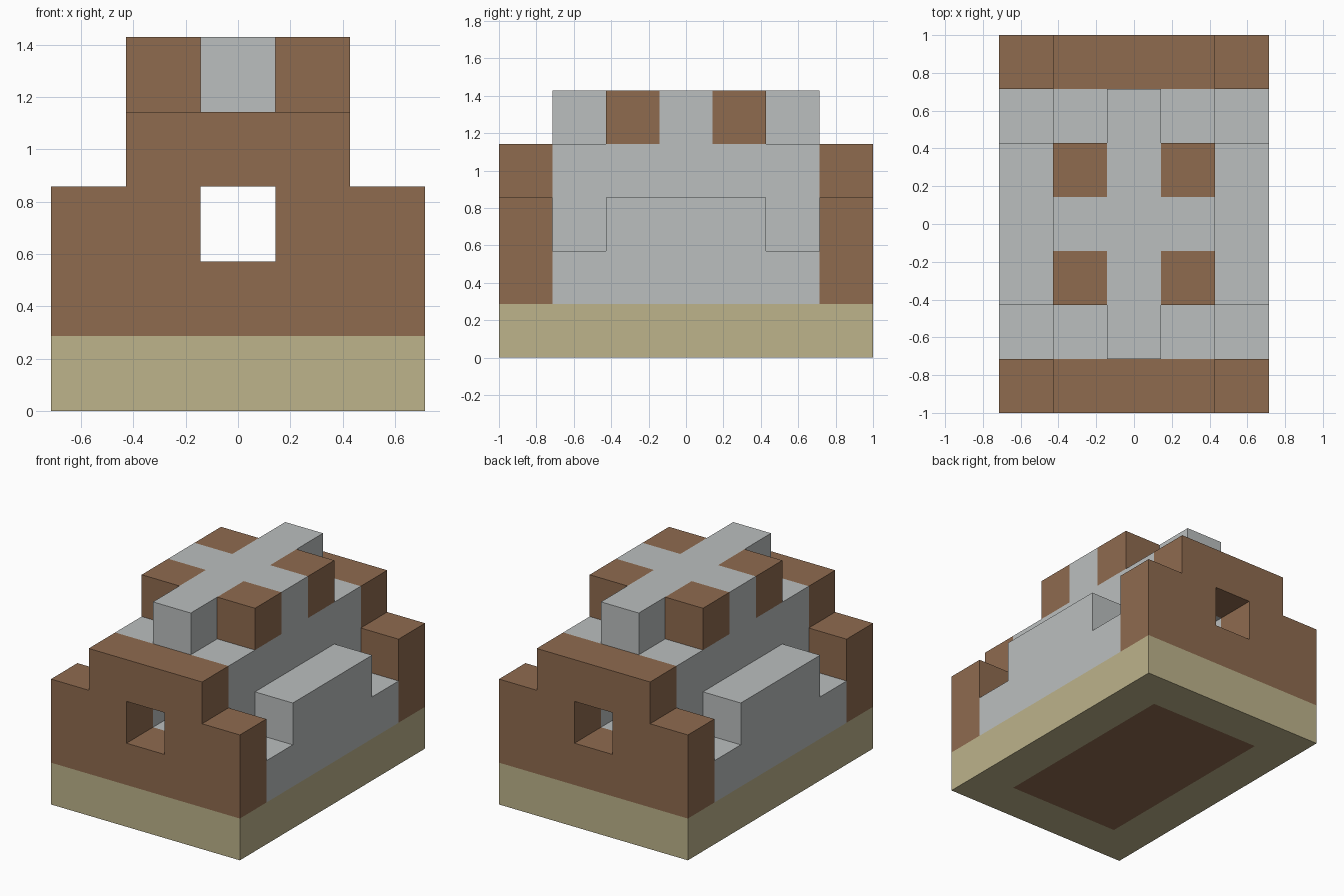
import bpy
import bmesh
from mathutils import Vector

U = 2 / 7  # edge of one block

cube = bpy.data.objects.get("Cube")
if cube:
    bpy.data.objects.remove(cube, do_unlink=True)


def make_material(name, rgb):
    mat = bpy.data.materials.new(name)
    mat.use_nodes = True
    colour = (*rgb, 1)
    mat.diffuse_color = colour
    mat.node_tree.nodes["Principled BSDF"].inputs["Base Color"].default_value = colour
    return mat


brown = make_material("brown", (0.275, 0.147, 0.078))
grey = make_material("light grey", (0.497, 0.521, 0.521))
sand = make_material("sand", (0.509, 0.451, 0.258))


def block(x0, x1, y0, y1, z0, z1):
    """Cells in an inclusive range; x and y are counted from the centre."""
    return {(x, y, z) for x in range(x0, x1 + 1)
            for y in range(y0, y1 + 1) for z in range(z0, z1 + 1)}


def mirror(cells, axis):
    return {tuple(-c if i == axis else c for i, c in enumerate(cell)) for cell in cells}


# Base slab with a brown core that shows underneath
core = block(-1, 1, -2, 2, 0, 0)
base = block(-2, 2, -3, 3, 0, 0) - core

# Stepped end wall with a square window
window = {(0, -3, 2)}
front_wall = (block(-2, 2, -3, -3, 1, 2) | block(-1, 1, -3, -3, 3, 3)) - window
back_wall = mirror(front_wall, 1)

# Body with a passage joining the two windows, and a side block on each side
body = block(-2, 2, -2, 2, 1, 1) | block(-1, 1, -2, 2, 2, 3)
body -= block(0, 0, -2, 2, 2, 2)
left_side_block = block(2, 2, -1, 1, 2, 2)
right_side_block = mirror(left_side_block, 0)

# Cross on the roof, with a corner block in each of its angles
roof_cross = block(0, 0, -2, 2, 4, 4) | block(-1, 1, 0, 0, 4, 4)
roof_corners = {(x, y, 4) for x in (-1, 1) for y in (-1, 1)}

parts = [
    ("base_rim", base, sand),
    ("base_core", core, brown),
    ("front_wall", front_wall, brown),
    ("back_wall", back_wall, brown),
    ("body", body, grey),
    ("left_side_block", left_side_block, grey),
    ("right_side_block", right_side_block, grey),
    ("roof_cross", roof_cross, grey),
    ("roof_corner_blocks", roof_corners, brown),
]
solid = set().union(*(cells for _, cells, _ in parts))


def build(name, cells, mat):
    """Make a mesh of the outer faces of the cells, skipping touching ones."""
    bm = bmesh.new()
    for cell in sorted(cells):
        centre = (Vector(cell) + Vector((0, 0, 0.5))) * U
        for axis in range(3):
            for sign in (-1, 1):
                normal = Vector((0, 0, 0))
                normal[axis] = sign
                if tuple(int(c + n) for c, n in zip(cell, normal)) in solid:
                    continue
                side = Vector((0, 0, 0))
                side[(axis + 1) % 3] = 1
                up = normal.cross(side)
                corners = (-side - up, side - up, side + up, up - side)
                bm.faces.new([bm.verts.new(centre + (normal + c) * U / 2) for c in corners])
    bmesh.ops.remove_doubles(bm, verts=bm.verts, dist=U / 100)
    mesh = bpy.data.meshes.new(name)
    bm.to_mesh(mesh)
    bm.free()
    mesh.materials.append(mat)
    bpy.context.collection.objects.link(bpy.data.objects.new(name, mesh))


for part in parts:
    build(*part)
